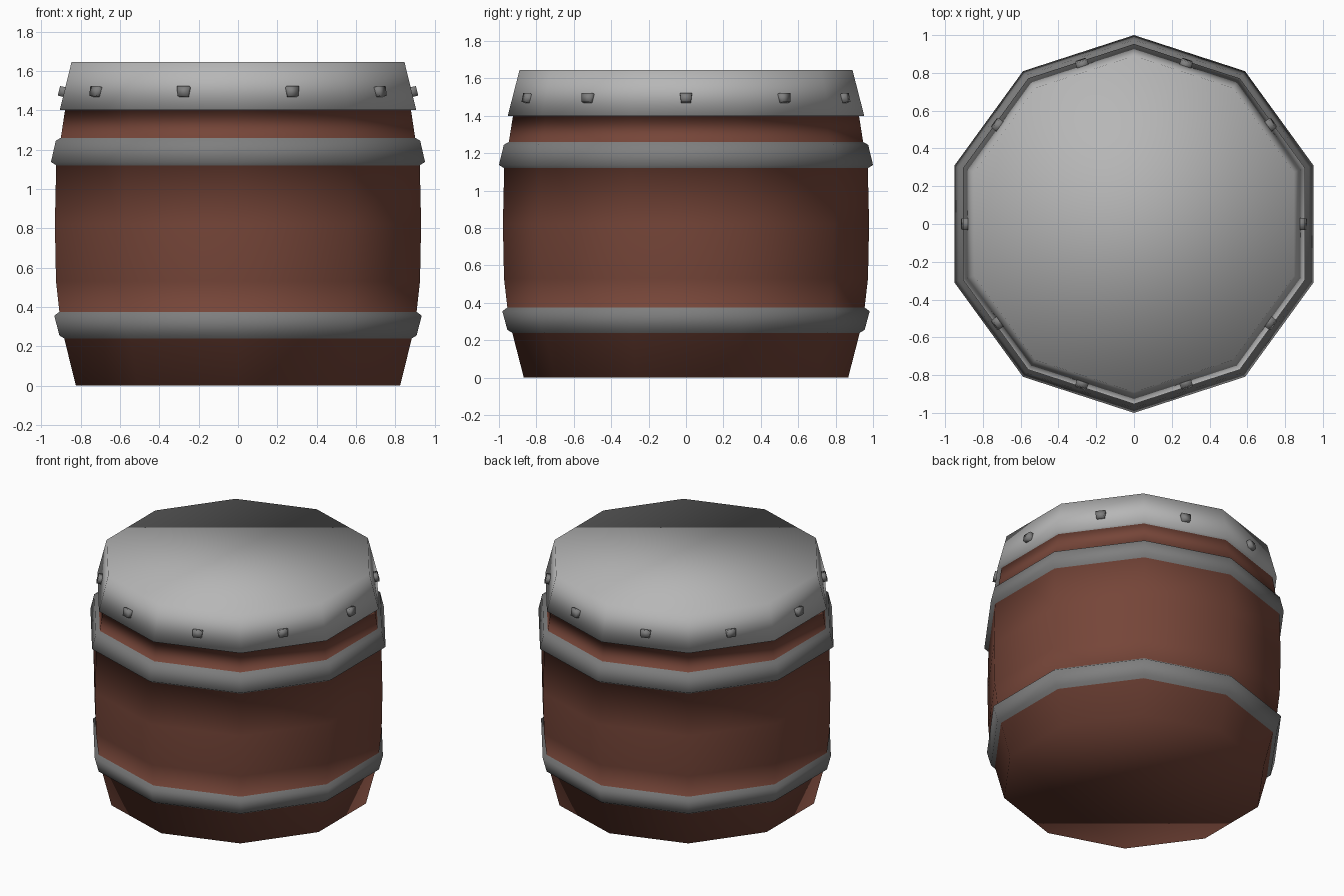
import bpy
import bmesh
from math import cos, sin, pi
from mathutils import Matrix

SIDES = 10

cube = bpy.data.objects.get("Cube")
if cube:
    bpy.data.objects.remove(cube, do_unlink=True)


def make_material(name, rgb):
    mat = bpy.data.materials.new(name)
    mat.use_nodes = True
    mat.diffuse_color = (*rgb, 1)
    mat.node_tree.nodes["Principled BSDF"].inputs["Base Color"].default_value = (*rgb, 1)
    return mat


wood = make_material("red brown wood", (0.18, 0.06, 0.04))
iron = make_material("dark iron", (0.21, 0.21, 0.21))
steel = make_material("light steel", (0.47, 0.47, 0.47))
WOOD, IRON, STEEL = range(3)


def finish(name, bm, materials):
    bmesh.ops.recalc_face_normals(bm, faces=bm.faces)
    for face in bm.faces:
        face.smooth = True
    mesh = bpy.data.meshes.new(name)
    bm.to_mesh(mesh)
    bm.free()
    for mat in materials:
        mesh.materials.append(mat)
    obj = bpy.data.objects.new(name, mesh)
    bpy.context.collection.objects.link(obj)
    return obj


# Barrel profile: radius, height, material of the strip above each point
profile = [
    (0.867, 0.0, WOOD),
    (0.929, 0.24, IRON),    # lower hoop
    (0.955, 0.255, IRON),
    (0.982, 0.355, IRON),
    (0.955, 0.375, WOOD),   # bulging staves
    (0.973, 0.53, WOOD),
    (0.979, 0.82, WOOD),
    (0.972, 1.12, IRON),    # upper hoop
    (1.0, 1.137, IRON),
    (0.974, 1.245, IRON),
    (0.947, 1.26, WOOD),
    (0.925, 1.4, STEEL),    # lid rim and side
    (0.953, 1.4, STEEL),
    (0.89, 1.645, STEEL),
]

# Continuous ten-sided shell with staves, hoops and lid
bm = bmesh.new()
rings = []
for radius, height, _ in profile:
    angles = [pi / 2 + 2 * pi * i / SIDES for i in range(SIDES)]
    rings.append([bm.verts.new((radius * cos(a), radius * sin(a), height)) for a in angles])
for low, high, (_, _, colour) in zip(rings, rings[1:], profile):
    for i in range(SIDES):
        j = (i + 1) % SIDES
        bm.faces.new((low[i], low[j], high[j], high[i])).material_index = colour
bm.faces.new(rings[0]).material_index = WOOD
bm.faces.new(rings[-1]).material_index = STEEL
finish("barrel", bm, (wood, iron, steel))

# Rivets at the middle of each lid side, tilted with its slope
for i in range(SIDES):
    bm = bmesh.new()
    bmesh.ops.create_cube(bm, size=1)
    bmesh.ops.scale(bm, vec=(0.05, 0.064, 0.05), verts=bm.verts)
    for vert in bm.verts:
        if vert.co.z < 0:
            vert.co.y *= 0.82
    place = (Matrix.Rotation(2 * pi * i / SIDES, 4, "Z")
             @ Matrix.Translation((0.886, 0, 1.493))
             @ Matrix.Rotation(-0.24, 4, "Y"))
    bmesh.ops.transform(bm, matrix=place, verts=bm.verts)
    finish(f"lid_rivet_{i + 1}", bm, (iron,))
